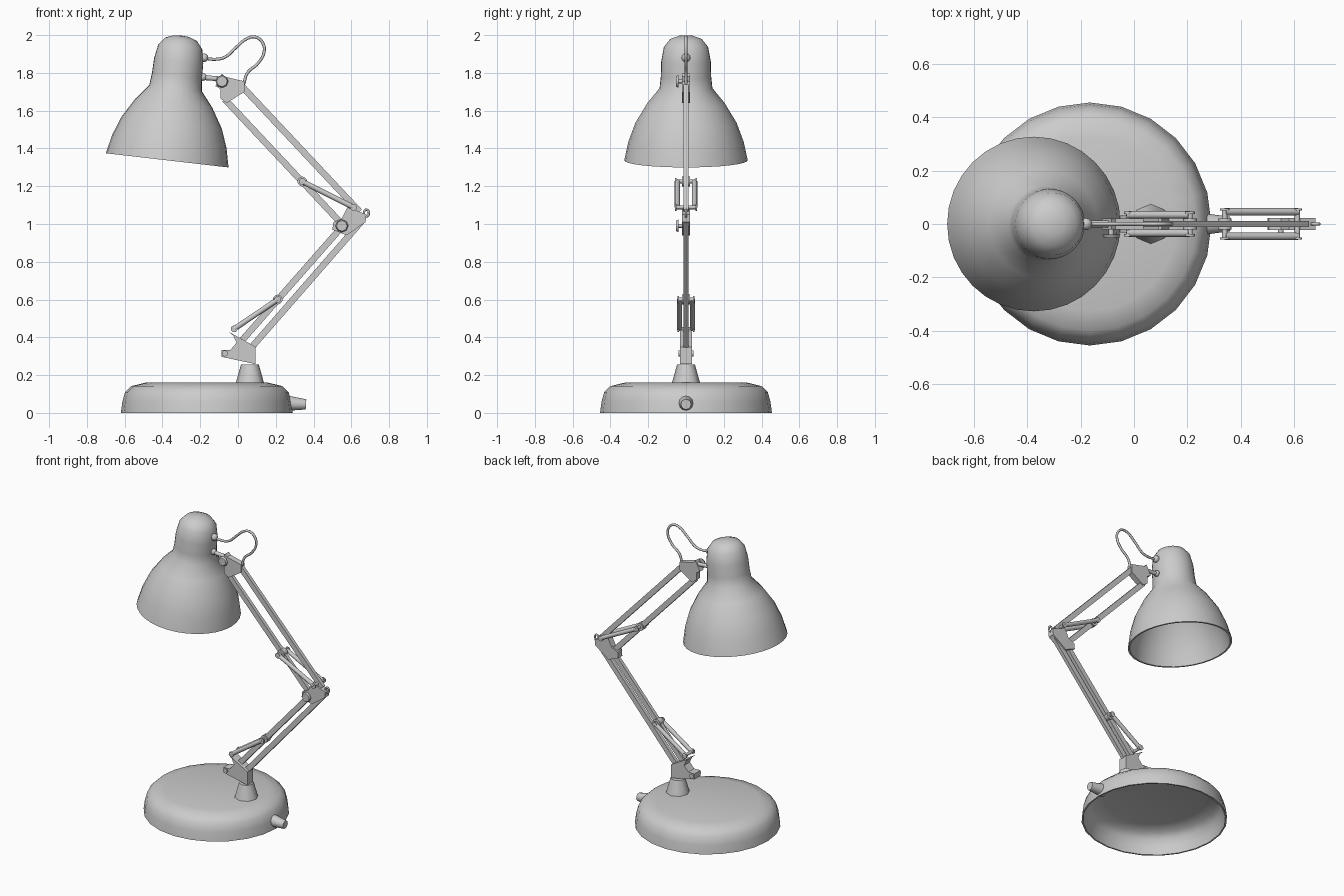
import bpy
import bmesh
import math
from mathutils import Vector, Matrix

old = bpy.data.objects.get("Cube")
if old:
    bpy.data.objects.remove(old)

GREY = (0.6, 0.6, 0.6, 1.0)
grey = bpy.data.materials.new("plain grey")
grey.diffuse_color = GREY
grey.use_nodes = True
grey.node_tree.nodes["Principled BSDF"].inputs["Base Color"].default_value = GREY


def finish(bm, name, matrix=Matrix(), angle=40):
    """Turn a bmesh into a named, smooth shaded object."""
    bmesh.ops.remove_doubles(bm, verts=bm.verts, dist=1e-4)
    bmesh.ops.recalc_face_normals(bm, faces=bm.faces)
    bm.transform(matrix)
    mesh = bpy.data.meshes.new(name)
    bm.to_mesh(mesh)
    bm.free()
    mesh.shade_smooth()
    mesh.set_sharp_from_angle(angle=math.radians(angle))
    mesh.materials.append(grey)
    obj = bpy.data.objects.new(name, mesh)
    bpy.context.collection.objects.link(obj)
    return obj


def shell(name, profile, wall, sides, matrix):
    """Thin walled lathe, open at the bottom."""
    inner = [(max(r - wall, 0), max(h - wall, 0)) for r, h in profile]
    inner[0] = (profile[0][0] - wall, profile[0][1])
    outline = profile + inner[::-1] + profile[:1]
    bm = bmesh.new()
    verts = [bm.verts.new((r, 0, h)) for r, h in outline]
    edges = [bm.edges.new(pair) for pair in zip(verts, verts[1:])]
    bmesh.ops.spin(bm, geom=verts + edges, cent=(0, 0, 0), axis=(0, 0, 1),
                   angle=math.tau, steps=sides)
    bmesh.ops.dissolve_degenerate(bm, dist=1e-5, edges=bm.edges)
    return finish(bm, name, matrix)


def rod(name, a, b, r1, r2=None, sides=12):
    """Round or tapered rod between two points."""
    a, b = Vector(a), Vector(b)
    bm = bmesh.new()
    bmesh.ops.create_cone(bm, cap_ends=True, segments=sides, radius1=r1,
                          radius2=r1 if r2 is None else r2, depth=(b - a).length)
    turn = (b - a).to_track_quat("Z", "Y").to_matrix().to_4x4()
    return finish(bm, name, Matrix.Translation((a + b) / 2) @ turn, 50)


def plate(name, outline, half):
    """Outline in x and z, extruded evenly along y."""
    bm = bmesh.new()
    face = bm.faces.new([bm.verts.new((x, -half, z)) for x, z in outline])
    made = bmesh.ops.extrude_face_region(bm, geom=[face])["geom"]
    moved = [v for v in made if isinstance(v, bmesh.types.BMVert)]
    bmesh.ops.translate(bm, verts=moved, vec=(0, 2 * half, 0))
    return finish(bm, name, angle=20)


def bar(name, a, b, width=0.034, half=0.012):
    """Flat sided arm bar between two points in x and z."""
    a, b = Vector(a), Vector(b)
    side = (b - a).normalized().orthogonal() * width / 2
    return plate(name, [a + side, b + side, b - side, a - side], half)


def ball(name, centre, radius):
    bm = bmesh.new()
    bmesh.ops.create_uvsphere(bm, u_segments=12, v_segments=8, radius=radius)
    return finish(bm, name, Matrix.Translation(centre), 60)


def wire(name, points, radius, cyclic=False):
    curve = bpy.data.curves.new(name, "CURVE")
    curve.dimensions = "3D"
    curve.bevel_depth = radius
    curve.bevel_resolution = 2
    curve.resolution_u = 6
    curve.use_fill_caps = True
    spline = curve.splines.new("BEZIER")
    spline.bezier_points.add(len(points) - 1)
    spline.use_cyclic_u = cyclic
    for p, (x, z) in zip(spline.bezier_points, points):
        p.co = (x, 0, z)
        p.handle_left_type = p.handle_right_type = "AUTO"
    curve.materials.append(grey)
    bpy.context.collection.objects.link(bpy.data.objects.new(name, curve))


# Heavy round base, its post and the switch
shell("base", [(0.455, 0), (0.447, 0.06), (0.433, 0.11), (0.40, 0.142),
               (0.325, 0.16), (0, 0.16)], 0.01, 24, Matrix.Translation((-0.165, 0, 0)))
rod("post", (0.063, 0, 0.15), (0.063, 0, 0.257), 0.077, 0.047, 8)
rod("base_switch", (0.25, 0, 0.052), (0.36, 0, 0.045), 0.042, 0.027)

# Lamp shade, tilted slightly
shade_place = Matrix.Translation((-0.375, 0, 1.337)) @ Matrix.Rotation(math.radians(6.6), 4, "Y")
shell("lamp_shade", [(0.327, 0), (0.305, 0.1), (0.268, 0.2), (0.205, 0.305),
                     (0.14, 0.385), (0.133, 0.45), (0.131, 0.53), (0.117, 0.605),
                     (0.085, 0.645), (0.04, 0.662), (0, 0.665)], 0.012, 32, shade_place)

# Brackets
plate("lower_bracket", [(-0.05, 0.43), (-0.024, 0.408), (-0.008, 0.371), (-0.04, 0.334),
                        (-0.087, 0.334), (-0.087, 0.297), (0.093, 0.258),
                        (0.093, 0.35)], 0.032)
plate("elbow_bracket", [(0.58, 1.09), (0.55, 1.03), (0.505, 1.01), (0.50, 0.97),
                        (0.575, 0.94), (0.675, 1.01), (0.68, 1.05)], 0.022)
plate("top_bracket", [(-0.07, 1.78), (-0.085, 1.797), (-0.12, 1.73), (-0.093, 1.715),
                      (-0.093, 1.665), (-0.06, 1.64), (0.035, 1.70), (0.035, 1.755)], 0.02)

# Paired arm bars
bar("lower_arm_inner", (0.024, 0.387), (0.537, 0.97))
bar("lower_arm_outer", (0.07, 0.345), (0.653, 1.013))
bar("upper_arm_inner", (-0.07, 1.66), (0.55, 1.0))
bar("upper_arm_outer", (0.015, 1.735), (0.643, 1.066))


# Spring pairs, with a cross pin and end caps at each anchor
def spring_pair(name, a, b, offset):
    for side, y in (("left", offset), ("right", -offset)):
        rod(f"{name}_{side}", (a[0], y, a[1]), (b[0], y, b[1]), 0.014)
    for end, (x, z) in (("start", a), ("end", b)):
        reach = offset + 0.012
        rod(f"{name}_{end}_pin", (x, -reach, z), (x, reach, z), 0.01)
        for s in (-1, 1):
            rod(f"{name}_{end}_cap", (x, s * (reach - 0.008), z), (x, s * reach, z), 0.018)


spring_pair("lower_spring", (-0.02, 0.445), (0.21, 0.6), 0.034)
spring_pair("upper_spring", (0.34, 1.225), (0.612, 1.088), 0.046)
for x, z in ((0.21, 0.6), (0.34, 1.225)):
    rod("arm_clamp", (x, -0.02, z), (x, 0.02, z), 0.026)

# Tightening knobs on the front side
for name, x, z in (("elbow_knob", 0.55, 0.99), ("top_knob", -0.085, 1.755)):
    rod(name + "_stem", (x, 0, z), (x, -0.05, z), 0.01)
    rod(name, (x, -0.04, z), (x, -0.052, z), 0.034, 0.028, 8)
rod("base_bracket_pin", (-0.07, -0.04, 0.315), (-0.07, 0.04, 0.315), 0.016)

# Shade joint, cable and elbow eyelet
rod("shade_joint", (-0.22, 0, 1.778), (-0.09, 0, 1.768), 0.013)
ball("shade_joint_ball", (-0.185, 0, 1.778), 0.02)
ball("cable_grommet", (-0.18, 0, 1.88), 0.023)
wire("cable", [(-0.19, 1.88), (-0.12, 1.872), (-0.07, 1.883), (-0.01, 1.935), (0.045, 1.98),
               (0.09, 1.99), (0.13, 1.96), (0.138, 1.91), (0.105, 1.85),
               (0.05, 1.80), (0.03, 1.74)], 0.008)
wire("elbow_eyelet", [(0.68 + 0.013 * math.cos(a), 1.058 + 0.018 * math.sin(a))
                      for a in (0, math.pi / 2, math.pi, 3 * math.pi / 2)], 0.006, True)
